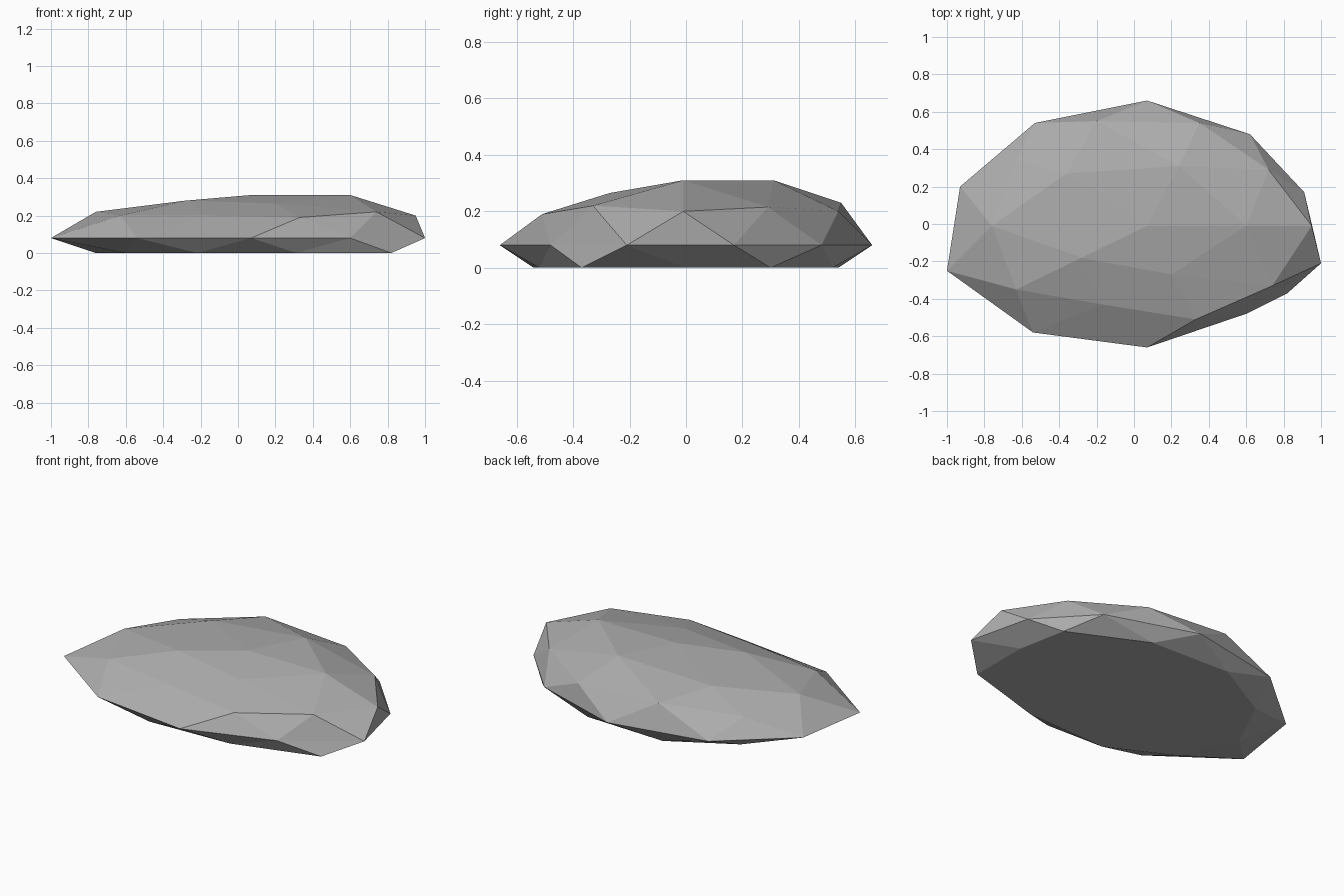
import bpy
import bmesh
from math import atan2, degrees

if "Cube" in bpy.data.objects:
    bpy.data.objects.remove(bpy.data.objects["Cube"], do_unlink=True)


def make_material(name, colour):
    material = bpy.data.materials.new(name)
    material.use_nodes = True
    material.diffuse_color = colour
    shader = material.node_tree.nodes["Principled BSDF"]
    shader.inputs["Base Color"].default_value = colour
    shader.inputs["Roughness"].default_value = 0.9
    return material


# Irregular rings of the boulder, each running anticlockwise from +x
CROWN_CENTRE = (0.07, -0.01, 0.31)
CROWN = [(0.6, -0.01, 0.31), (0.24, 0.31, 0.31), (-0.36, 0.27, 0.27),
         (-0.28, -0.18, 0.28), (0.2, -0.27, 0.265)]
SHOULDER = [(0.95, -0.01, 0.2), (0.72, 0.29, 0.215), (0.35, 0.54, 0.2),
            (-0.2, 0.55, 0.23), (-0.63, 0.34, 0.18), (-0.76, -0.01, 0.22),
            (-0.63, -0.35, 0.2), (-0.17, -0.43, 0.2), (0.33, -0.51, 0.19),
            (0.74, -0.33, 0.22)]
RIM_HEIGHT = 0.08
RIM = [(0.91, 0.17), (0.62, 0.48), (0.07, 0.66), (-0.53, 0.54), (-0.93, 0.2),
       (-1, -0.25), (-0.54, -0.58), (0.07, -0.66), (0.6, -0.48), (1, -0.21)]
BASE = [(0.82, 0), (0.76, 0.3), (0.3, 0.52), (-0.22, 0.54), (-0.6, 0.33),
        (-0.76, 0), (-0.6, -0.35), (-0.22, -0.54), (0.31, -0.52), (0.82, -0.37)]


def weathered(co):
    """Move one point of a unit icosphere to its place on the boulder."""
    angle = degrees(atan2(co.y, co.x)) % 360
    step = round(angle / 36) % 10
    if co.z > 0.95:
        return CROWN_CENTRE
    if co.z > 0.7:
        return CROWN[step // 2]
    if co.z > 0.2:
        return SHOULDER[step]
    if co.z > -0.2:
        return (*RIM[int(angle // 36)], RIM_HEIGHT)
    if co.z > -0.7:
        return (*BASE[step], 0)
    return (co.x * 0.8, co.y * 0.5, 0)


# Boulder: a faceted icosphere pressed flat underneath
bm = bmesh.new()
bmesh.ops.create_icosphere(bm, subdivisions=2, radius=1)
for vert in bm.verts:
    vert.co = weathered(vert.co.normalized())
bmesh.ops.recalc_face_normals(bm, faces=bm.faces)

mesh = bpy.data.meshes.new("boulder")
bm.to_mesh(mesh)
bm.free()
mesh.materials.append(make_material("stone grey", (0.42, 0.42, 0.42, 1)))
boulder = bpy.data.objects.new("boulder", mesh)
bpy.context.collection.objects.link(boulder)
